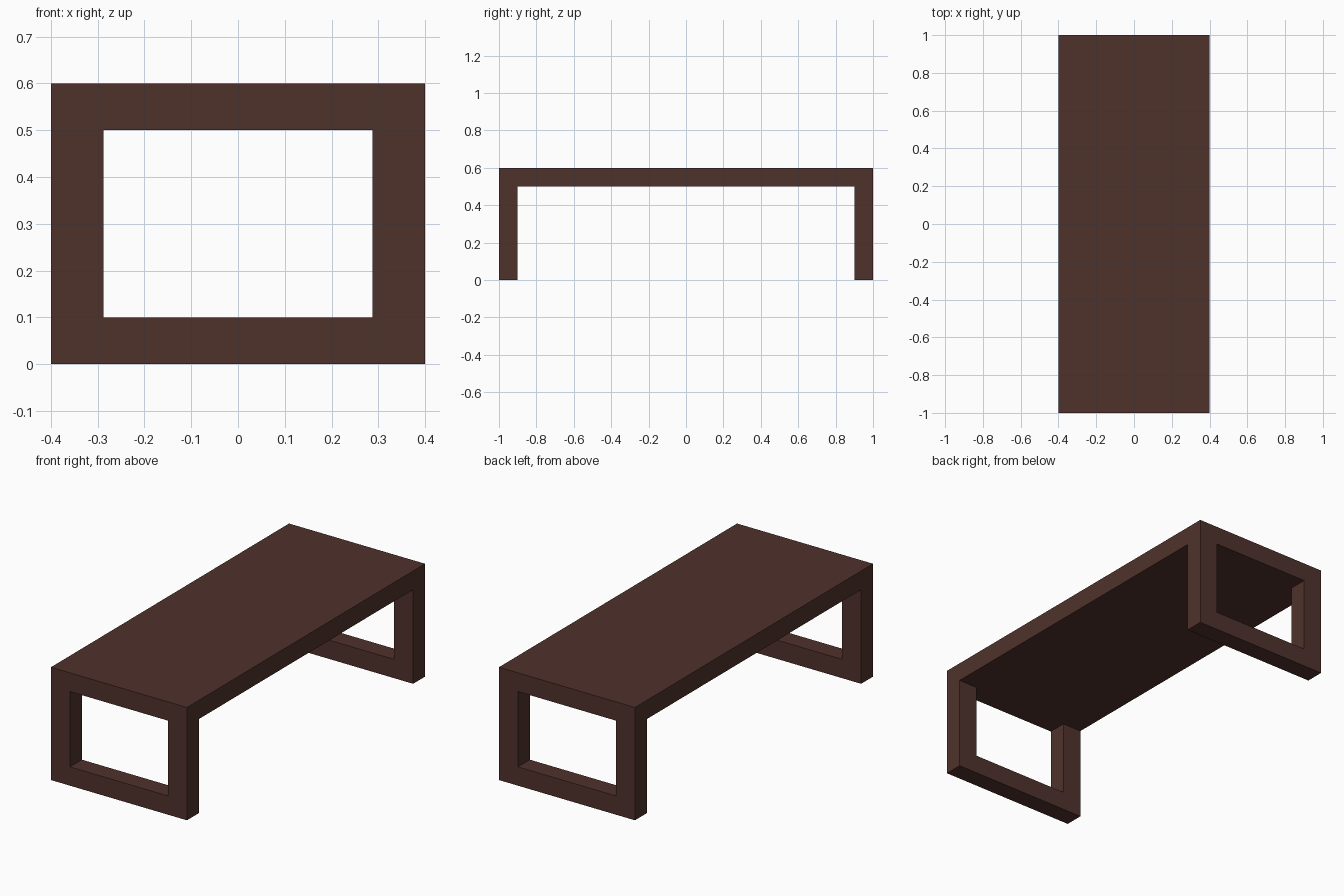
import bpy, bmesh

if "Cube" in bpy.data.objects:
    bpy.data.objects.remove(bpy.data.objects["Cube"])

W, L, H, T = 0.4, 1.0, 0.6, 0.1   # half width, half length, height, thickness
INNER = 0.288                      # half width of the end opening

brown = bpy.data.materials.new("dark_brown_wood")
brown.diffuse_color = (0.080, 0.032, 0.0245, 1)
brown.use_nodes = True
brown.node_tree.nodes["Principled BSDF"].inputs["Base Color"].default_value = brown.diffuse_color


def extrude_profile(name, points, y0, y1):
    """Extrude a closed x-z outline along y into a solid part."""
    bm = bmesh.new()
    face = bm.faces.new([bm.verts.new((x, y0, z)) for x, z in points])
    new = bmesh.ops.extrude_face_region(bm, geom=[face])["geom"]
    verts = [v for v in new if isinstance(v, bmesh.types.BMVert)]
    bmesh.ops.translate(bm, verts=verts, vec=(0, y1 - y0, 0))
    bmesh.ops.recalc_face_normals(bm, faces=bm.faces)
    mesh = bpy.data.meshes.new(name)
    bm.to_mesh(mesh)
    bm.free()
    mesh.materials.append(brown)
    obj = bpy.data.objects.new(name, mesh)
    bpy.context.collection.objects.link(obj)
    return obj


# Table top slab
extrude_profile("table_top", [(-W, H - T), (W, H - T), (W, H), (-W, H)], -L, L)

# U-shaped end frames: two wide legs joined by a floor rail
u_shape = [(-W, 0), (W, 0), (W, H - T), (INNER, H - T),
           (INNER, T), (-INNER, T), (-INNER, H - T), (-W, H - T)]
for name, y in (("front_leg_frame", -L), ("back_leg_frame", L - T)):
    extrude_profile(name, u_shape, y, y + T)
